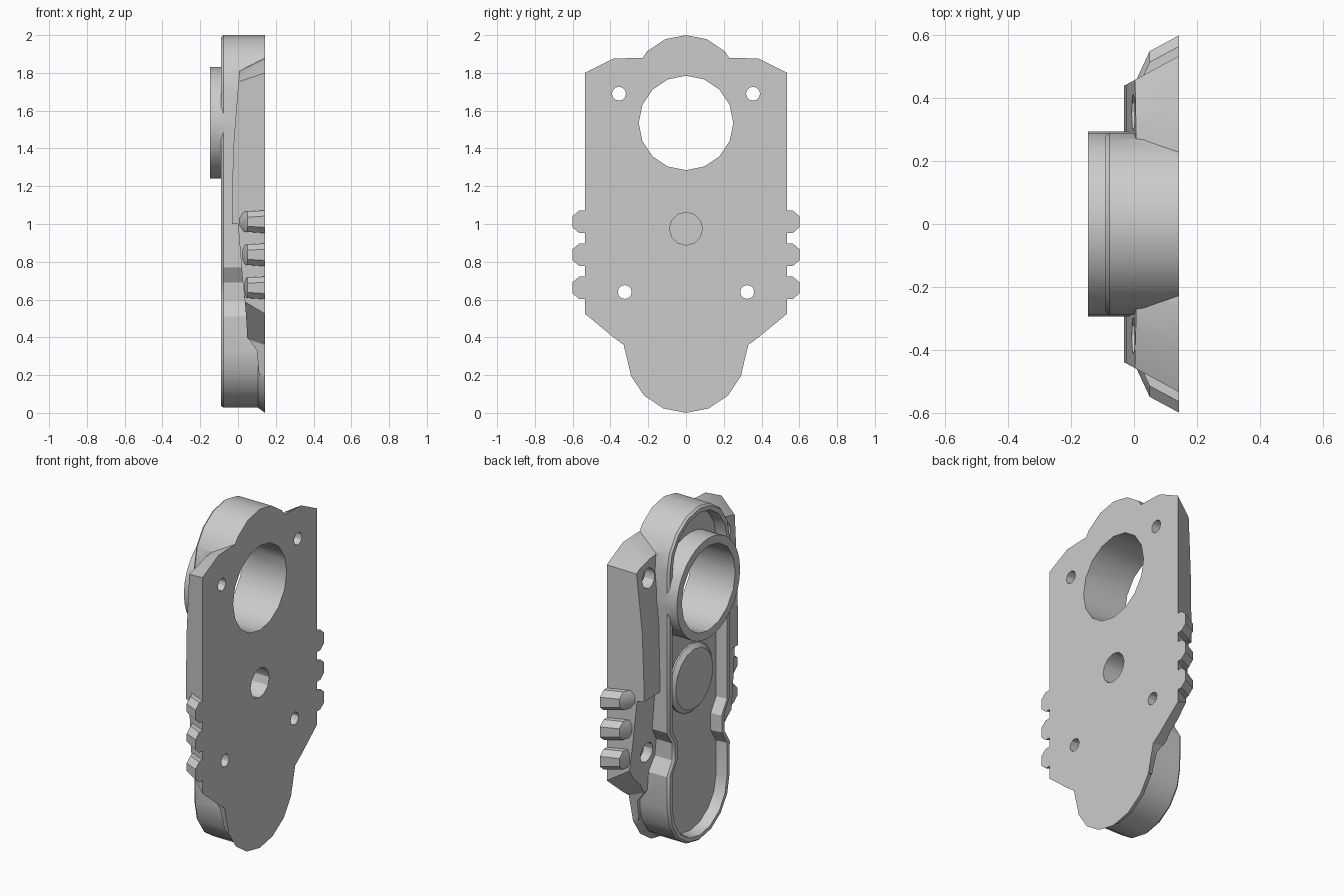
import bpy, bmesh, math

cube = bpy.data.objects.get("Cube")
if cube:
    bpy.data.objects.remove(cube)

grey = bpy.data.materials.new("plain_grey")
grey.use_nodes = True
COLOUR = (0.6, 0.6, 0.6, 1)
grey.diffuse_color = COLOUR
grey.node_tree.nodes["Principled BSDF"].inputs["Base Color"].default_value = COLOUR

BACK = 0.143    # flat face of the plate
RIM = -0.09     # top of the raised rim
FLOOR = -0.025  # bottom of the recess
TUBE_Z = 1.535


def loft(name, sections):
    """Closed solid through loops of (x, y, z) points with equal counts."""
    bm = bmesh.new()
    loops = [[bm.verts.new(p) for p in s] for s in sections]
    n = len(loops[0])
    for a, b in zip(loops, loops[1:]):
        for i in range(n):
            j = (i + 1) % n
            bm.faces.new((a[i], a[j], b[j], b[i]))
    bm.faces.new(loops[0])
    bm.faces.new(loops[-1])
    bmesh.ops.recalc_face_normals(bm, faces=bm.faces)
    mesh = bpy.data.meshes.new(name)
    bm.to_mesh(mesh)
    bm.free()
    mesh.materials.append(grey)
    obj = bpy.data.objects.new(name, mesh)
    bpy.context.collection.objects.link(obj)
    return obj


def at(x, outline):
    return [(x, y, z) for y, z in outline]


def mirrored(half):
    return half + [(-y, z) for y, z in reversed(half)]


def circle(r, y, z, n):
    return [(y + r * math.sin(math.tau * i / n), z + r * math.cos(math.tau * i / n))
            for i in range(n)]


def cylinder(name, x_radii, y, z, n):
    return loft(name, [at(x, circle(r, y, z, n)) for x, r in x_radii])


def combine(target, other, operation):
    """Apply a boolean and discard the helper."""
    other.hide_render = True
    mod = target.modifiers.new(operation, 'BOOLEAN')
    mod.operation = operation
    mod.solver = 'EXACT'
    mod.object = other
    bpy.context.view_layer.objects.active = target
    bpy.ops.object.modifier_apply(modifier=mod.name)
    bpy.data.objects.remove(other)


def track(hi, lo):
    """Long rounded outline, pinched beside the lower screws."""
    q = [math.pi / 8 * i for i in range(5)]
    top = [(hi * math.sin(a), 1.71 + hi * math.cos(a)) for a in q]
    low = [(lo * math.sin(a), 0.315 - lo * math.cos(a)) for a in reversed(q)]
    pinch = [(hi, 0.77), (hi - 0.05, 0.69), (hi - 0.05, 0.59), (hi, 0.51)]
    half = top + pinch + low
    return half + [(-y, z) for y, z in reversed(half[1:-1])]


# Tapered plate, trimmed to the curved ledge seen from the edge
wide = [(0.25, 1.88), (0.385, 1.875), (0.535, 1.80),
        (0.535, 0.525), (0.39, 0.405), (0.33, 0.36), (0.29, 0.195)]
narrow = [(0.22, 1.79), (0.31, 1.77), (0.438, 1.74),
          (0.438, 0.63), (0.33, 0.5), (0.28, 0.42), (0.25, 0.25)]
plate = loft("mounting_plate", [at(BACK, mirrored(wide)), at(-0.035, mirrored(narrow))])
ledge = [(0.3, 1.95), (0.015, 1.95), (0.008, 1.82), (-0.01, 1.6), (-0.025, 1.4),
         (-0.032, 1.12), (-0.032, 1.0), (0.0, 1.0), (0.02, 0.75), (0.04, 0.55),
         (0.05, 0.4), (0.1, 0.33), (0.12, 0.1), (0.3, 0.1)]
trim = loft("ledge_trim", [[(x, y, z) for x, z in ledge] for y in (-0.8, 0.8)])
combine(plate, trim, 'INTERSECT')

# Raised rim with a flared lower lip
rim = loft("rim", [at(BACK, track(0.29, 0.315)), at(0.105, track(0.29, 0.287)),
                   at(RIM + 0.012, track(0.29, 0.287)), at(RIM, track(0.28, 0.277))])
combine(plate, rim, 'UNION')
recess = loft("recess_cutter", [at(RIM - 0.02, track(0.262, 0.26)),
                                at(RIM + 0.015, track(0.25, 0.25)),
                                at(FLOOR, track(0.245, 0.245))])
combine(plate, recess, 'DIFFERENCE')

# Tube and pivot boss standing on the recess floor
tube = cylinder("tube", [(0.1, 0.295), (-0.147, 0.295)], 0, TUBE_Z, 32)
combine(plate, tube, 'UNION')
boss = cylinder("boss", [(0.05, 0.2), (-0.035, 0.2), (-0.055, 0.175)], 0, 0.975, 16)
combine(plate, boss, 'UNION')

# Three tapered grip teeth on each side
for side in (-1, 1):
    for i in range(3):
        z0 = 1.012 - 0.175 * i
        sections = []
        for x, reach, h in ((BACK, 0.6, 0.06), (0.05, 0.55, 0.054),
                            (0.008 + 0.012 * i, 0.46, 0.05)):
            half = [(reach - 0.2, h), (reach - 0.035, h), (reach, h - 0.03)]
            loop = half + [(y, -z) for y, z in reversed(half)]
            sections.append([(x, side * y, z0 + z) for y, z in loop])
        combine(plate, loft("tooth", sections), 'UNION')

# Bore, blind pivot hole and four counterbored screw holes
combine(plate, cylinder("bore", [(0.3, 0.25), (-0.3, 0.25)], 0, TUBE_Z, 16), 'DIFFERENCE')
combine(plate, cylinder("pivot", [(0.3, 0.087), (-0.02, 0.087)], 0, 0.975, 12), 'DIFFERENCE')
for side in (-1, 1):
    for y, z, seat in ((0.355, 1.69, 0.06), (0.324, 0.64, 0.09)):
        combine(plate, cylinder("screw", [(0.3, 0.037), (-0.2, 0.037)], side * y, z, 12),
                'DIFFERENCE')
        combine(plate, cylinder("seat", [(seat, 0.058), (-0.2, 0.058)], side * y, z, 12),
                'DIFFERENCE')

bpy.ops.object.select_all(action='DESELECT')
plate.select_set(True)
bpy.context.view_layer.objects.active = plate
bpy.ops.object.shade_smooth_by_angle(angle=math.radians(30))
